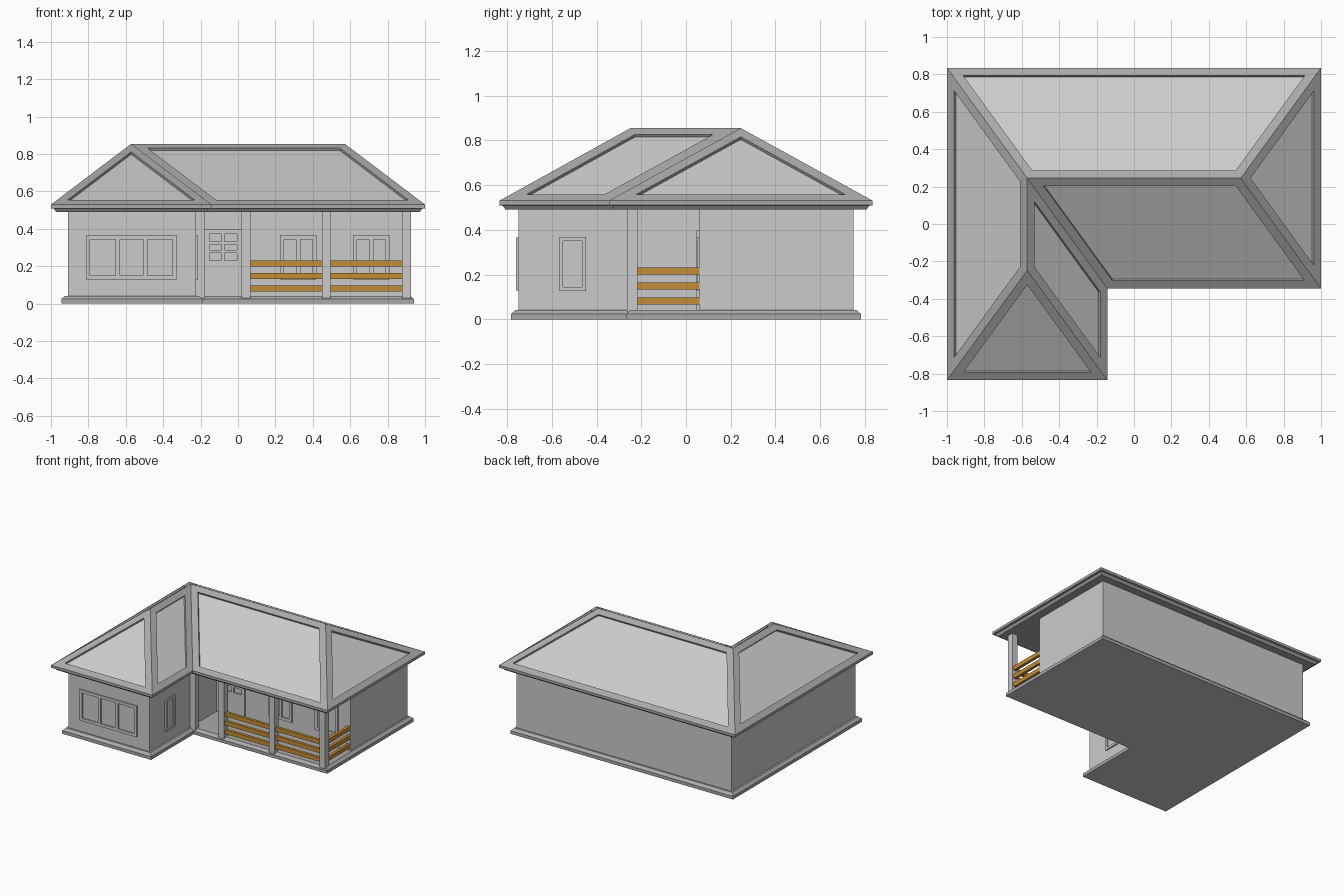
import bpy, bmesh

if "Cube" in bpy.data.objects:
    bpy.data.objects.remove(bpy.data.objects["Cube"])


def material(name, rgb):
    m = bpy.data.materials.new(name)
    m.diffuse_color = (*rgb, 1)
    m.use_nodes = True
    m.node_tree.nodes["Principled BSDF"].inputs["Base Color"].default_value = m.diffuse_color
    return m


DARK = material("dark_trim", (0.4, 0.4, 0.4))
LIGHT = material("light_trim", (0.7, 0.7, 0.7))
WOOD = material("wood", (0.55, 0.27, 0.04))


def finish(name, bm, *mats):
    me = bpy.data.meshes.new(name)
    bm.to_mesh(me)
    bm.free()
    for m in mats:
        me.materials.append(m)
    ob = bpy.data.objects.new(name, me)
    bpy.context.collection.objects.link(ob)
    return ob


def add_box(bm, lo, hi):
    v = bmesh.ops.create_cube(bm, size=1)["verts"]
    for p in v:
        p.co = [lo[i] + (p.co[i] + 0.5) * (hi[i] - lo[i]) for i in range(3)]


def box(name, lo, hi, mat):
    bm = bmesh.new()
    add_box(bm, lo, hi)
    return finish(name, bm, mat)


def l_plan(x0, y0, x1, y1, ix, iy, d=0):
    """L-shaped outline, inset by d; the notch is at the front right."""
    return [(x0 + d, y0 + d), (ix - d, y0 + d), (ix - d, iy + d),
            (x1 - d, iy + d), (x1 - d, y1 - d), (x0 + d, y1 - d)]


def loft(bm, plan, layers, cap_top=True):
    """Stack inset copies of an L plan: layers are (inset, z). Returns bottom face and top ring."""
    rings = [[bm.verts.new((x, y, z)) for x, y in l_plan(*plan, d)] for d, z in layers]
    for a, b in zip(rings, rings[1:]):
        for i in range(6):
            j = (i + 1) % 6
            bm.faces.new((a[i], a[j], b[j], b[i]))
    bottom = bm.faces.new(rings[0][::-1])
    if cap_top:
        bm.faces.new(rings[-1])
    return bottom, rings[-1]


# Foundation slab with a bevelled top edge
bm = bmesh.new()
bottom, _ = loft(bm, (-0.945, -0.782, 0.942, 0.782, -0.19, -0.267),
                 [(0, 0), (0, 0.024), (0.02, 0.042)])
bottom.material_index = 1
finish("foundation", bm, DARK, None)

# House walls
bm = bmesh.new()
loft(bm, (-0.91, -0.75, 0.91, 0.75, -0.225, 0.06), [(0, 0.03), (0, 0.495)])
finish("walls", bm)

# Hipped roof: stepped eaves, then sloped faces with recessed panels
bm = bmesh.new()
_, e = loft(bm, (-1, -0.835, 1, 0.835, -0.142, -0.345),
            [(0.028, 0.49), (0.015, 0.508), (0, 0.51), (0, 0.53)], cap_top=False)
a, b, c = [bm.verts.new(p) for p in
           ((-0.571, -0.248, 0.855), (-0.571, 0.245, 0.855), (0.571, 0.245, 0.855))]
slopes = [bm.faces.new(f) for f in (
    (e[0], e[1], a), (e[1], e[2], b, a), (e[2], e[3], c, b),
    (e[3], e[4], c), (e[4], e[5], b, c), (e[5], e[0], a, b))]
bm.normal_update()
bmesh.ops.inset_individual(bm, faces=slopes, thickness=0.048, use_even_offset=True)
bm.normal_update()
bmesh.ops.inset_individual(bm, faces=slopes, thickness=0.001, depth=-0.014,
                           use_even_offset=True)
for f in slopes:
    f.material_index = 1
finish("roof", bm, DARK, None)

# Porch columns
S = 0.0235
COLS = [-0.2, 0.043, 0.472, 0.901]
for i, x in enumerate(COLS):
    box(f"porch_column_{i + 1}", (x - S, -0.264, 0.03), (x + S, -0.218, 0.495), LIGHT)

# Porch rails: two front bays and the right end
for n, z in enumerate((0.066, 0.133, 0.2)):
    for k in (1, 2):
        box(f"front_rail_{k}_{n + 1}", (COLS[k] + S, -0.252, z),
            (COLS[k + 1] - S, -0.23, z + 0.032), WOOD)
    box(f"side_rail_{n + 1}", (0.89, -0.219, z), (0.912, 0.06, z + 0.032), WOOD)


def glazed(name, wall, u0, u1, z0, z1, cols, rows=1, side=False,
           frame=0.022, bar=0.024, sill=None, depth=0.01):
    """Frame and glazing bars on a front wall (or right-hand wall if side)."""
    bm = bmesh.new()

    def piece(ua, ub, za, zb):
        if side:
            add_box(bm, (wall - 0.005, ua, za), (wall + depth, ub, zb))
        else:
            add_box(bm, (ua, wall - depth, za), (ub, wall + 0.005, zb))

    zs = z0 + (frame if sill is None else sill)
    piece(u0, u1, z0, zs)
    piece(u0, u1, z1 - frame, z1)
    piece(u0, u0 + frame, zs, z1 - frame)
    piece(u1 - frame, u1, zs, z1 - frame)
    w, h = u1 - u0 - 2 * frame, z1 - frame - zs
    for i in range(1, cols):
        u = u0 + frame + w * i / cols
        piece(u - bar / 2, u + bar / 2, zs, z1 - frame)
    for i in range(1, rows):
        z = zs + h * i / rows
        piece(u0 + frame, u1 - frame, z - bar / 2, z + bar / 2)
    return finish(name, bm, LIGHT)


# Windows and door
glazed("wing_window", -0.75, -0.813, -0.328, 0.128, 0.366, 3)
glazed("wing_side_window", -0.225, -0.567, -0.448, 0.126, 0.368, 1, side=True, frame=0.018)
glazed("porch_window_1", 0.06, 0.225, 0.42, 0.128, 0.366, 2)
glazed("porch_window_2", 0.06, 0.615, 0.81, 0.128, 0.366, 2)
glazed("front_door", 0.06, -0.18, 0.022, 0.04, 0.4, 2, 3,
       frame=0.027, bar=0.016, sill=0.19, depth=0.012)
